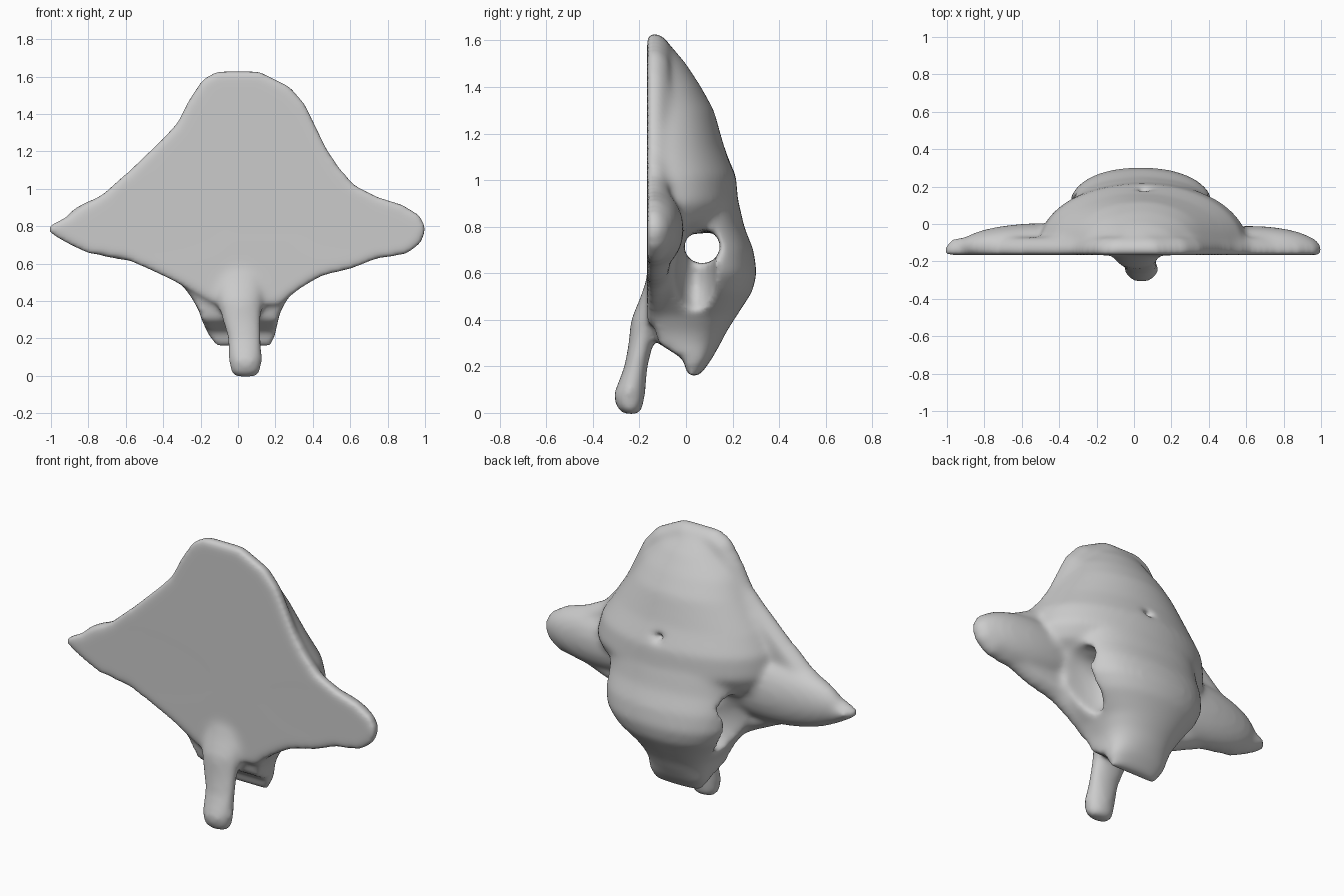
import bpy
import bmesh
from math import sin, cos, pi
from mathutils import Matrix, Vector

default = bpy.data.objects.get("Cube")
if default:
    bpy.data.objects.remove(default, do_unlink=True)

FRONT = -0.167

clay = bpy.data.materials.new("light grey clay")
clay.use_nodes = True
clay.diffuse_color = (0.6, 0.6, 0.6, 1)
clay.node_tree.nodes["Principled BSDF"].inputs["Base Color"].default_value = clay.diffuse_color


def make_object(name, bm):
    """Turn a bmesh into a scene object with outward normals."""
    bmesh.ops.recalc_face_normals(bm, faces=bm.faces)
    mesh = bpy.data.meshes.new(name)
    bm.to_mesh(mesh)
    bm.free()
    mesh.materials.append(clay)
    obj = bpy.data.objects.new(name, mesh)
    bpy.context.collection.objects.link(obj)
    return obj


def oval(t):
    return cos(2 * pi * t), 0.5 + 0.5 * sin(2 * pi * t)


def mound(t):
    """Flat at the front, gently sloping sides."""
    return cos(pi * t), abs(sin(pi * t)) ** 0.85


def arch(t):
    """Flat at the front, blunt at the back."""
    return cos(pi * t), abs(sin(pi * t)) ** 0.42


def loft(name, sections, shape, steps=32):
    """Stack sections (z, centre x, half width, front y, back y)."""
    bm = bmesh.new()
    rings = []
    for z, cx, half, front, back in sections:
        ring = []
        for i in range(steps):
            u, v = shape(i / (steps if shape is oval else steps - 1))
            ring.append(bm.verts.new((cx + half * u, front + (back - front) * v, z)))
        rings.append(ring)
    for low, high in zip(rings, rings[1:]):
        for i in range(steps):
            j = (i + 1) % steps
            bm.faces.new((low[i], low[j], high[j], high[i]))
    bm.faces.new(rings[0])
    bm.faces.new(rings[-1])
    return make_object(name, bm)


def ellipsoid(name, centre, radii):
    """Ellipsoid flattened where it would pass the front plane."""
    bm = bmesh.new()
    place = Matrix.Translation(Vector(centre)) @ Matrix.Diagonal((*radii, 1))
    bmesh.ops.create_uvsphere(bm, u_segments=32, v_segments=24, radius=1, matrix=place)
    for v in bm.verts:
        v.co.y = max(v.co.y, FRONT + 0.01)
    return make_object(name, bm)


def cut(target, cutter):
    """Hollow out the target with the cutter."""
    cutter.hide_render = True
    mod = target.modifiers.new(cutter.name, "BOOLEAN")
    mod.operation = "DIFFERENCE"
    mod.object = cutter
    return cutter


# Flat winged front with a softened back rim
outline = [
    (-.11, 1.63), (.11, 1.63), (.28, 1.545), (.36, 1.45), (.47, 1.22), (.55, 1.1),
    (.63, 1.015), (.75, .955), (.88, .915), (.97, .86), (1.007, .79), (.98, .71),
    (.9, .65), (.74, .625), (.6, .57), (.45, .535), (.33, .465), (.22, .38),
    (-.12, .38), (-.25, .455), (-.36, .515), (-.6, .625), (-.8, .655), (-.9, .7),
    (-1.01, .765), (-1.01, .805), (-.88, .865), (-.72, .975), (-.6, 1.08), (-.4, 1.27),
    (-.32, 1.36), (-.26, 1.48), (-.19, 1.585)]
bm = bmesh.new()
face = bm.faces.new([bm.verts.new((x, FRONT, z)) for x, z in outline])
side = bmesh.ops.extrude_face_region(bm, geom=[face])
moved = [v for v in side["geom"] if isinstance(v, bmesh.types.BMVert)]
bmesh.ops.translate(bm, verts=moved, vec=(0, 0.05, 0))
cap = [f for f in side["geom"] if isinstance(f, bmesh.types.BMFace)]
bmesh.ops.recalc_face_normals(bm, faces=bm.faces)
bmesh.ops.inset_region(bm, faces=cap, thickness=0.04, depth=0.045, use_even_offset=True)
body = make_object("winged_body", bm)

# Padded backs of the two wings
right_wing = ellipsoid("right_wing_back", (-.48, -.12, .8), (.46, .125, .19))
left_wing = ellipsoid("left_wing_back", (.62, -.12, .79), (.365, .11, .16))

# Sloping upper back
hump = loft("upper_back", [
    (1.61, 0, .12, FRONT, -.1), (1.56, .01, .17, FRONT, -.05), (1.5, .03, .22, FRONT, 0),
    (1.4, .03, .31, FRONT, .065), (1.3, .03, .37, FRONT, .12), (1.14, .03, .48, FRONT, .165),
    (1.02, .04, .55, FRONT, .215), (.9, .05, .57, FRONT, .225), (.82, .05, .54, FRONT, .18),
    (.77, .05, .5, FRONT, .08)], mound)

# Rear flap hanging down behind the body
flap = loft("rear_flap", [
    (1.08, .04, .28, -.15, .13), (1, .04, .36, -.15, .19), (.9, .04, .4, -.15, .228),
    (.8, .04, .405, -.15, .25), (.7, .04, .405, -.13, .29), (.6, .035, .395, -.13, .305),
    (.52, .025, .35, -.13, .285), (.42, .01, .26, -.13, .22), (.35, .01, .22, -.13, .175),
    (.3, .01, .205, -.12, .15), (.23, .02, .185, -.01, .11), (.16, .03, .15, .005, .06)], arch)

# Side-to-side tunnel, open flanks and a small pit in the back
cutters = [cut(flap, ellipsoid("tunnel_cutter", (0, .07, .715), (1.4, .08, .075))),
           cut(hump, ellipsoid("pit_cutter", (.05, .18, 1.07), (.03, .04, .025)))]
for s in (-1, 1):
    cutters.append(cut(flap, ellipsoid("flank_cutter", (.03 + s * .43, .04, .58), (.26, .09, .2))))

# Front leg hanging from the body
leg = loft("front_leg", [
    (-.006, .04, .055, -.265, -.205), (.02, .04, .08, -.3, -.185), (.08, .04, .09, -.312, -.175),
    (.2, .035, .092, -.265, -.165), (.3, .02, .105, -.247, -.14), (.4, .01, .125, -.237, -.08),
    (.5, .01, .14, -.195, -.05), (.58, .01, .15, -.168, -.06)], oval)

# Blend the parts into one smooth skin
bpy.ops.object.select_all(action="DESELECT")
for part in (hump, flap):
    part.select_set(True)
bpy.context.view_layer.objects.active = hump
bpy.ops.object.convert(target="MESH")
for cutter in cutters:
    bpy.data.objects.remove(cutter, do_unlink=True)
for part in (body, hump, flap, leg, right_wing, left_wing):
    part.select_set(True)
bpy.context.view_layer.objects.active = body
bpy.ops.object.join()
skin = body.modifiers.new("blend", "REMESH")
skin.mode = "VOXEL"
skin.voxel_size = 0.016
skin.use_smooth_shade = True
relax = body.modifiers.new("relax", "SMOOTH")
relax.factor = 0.5
relax.iterations = 16
bpy.ops.object.convert(target="MESH")
bpy.ops.object.shade_smooth()
